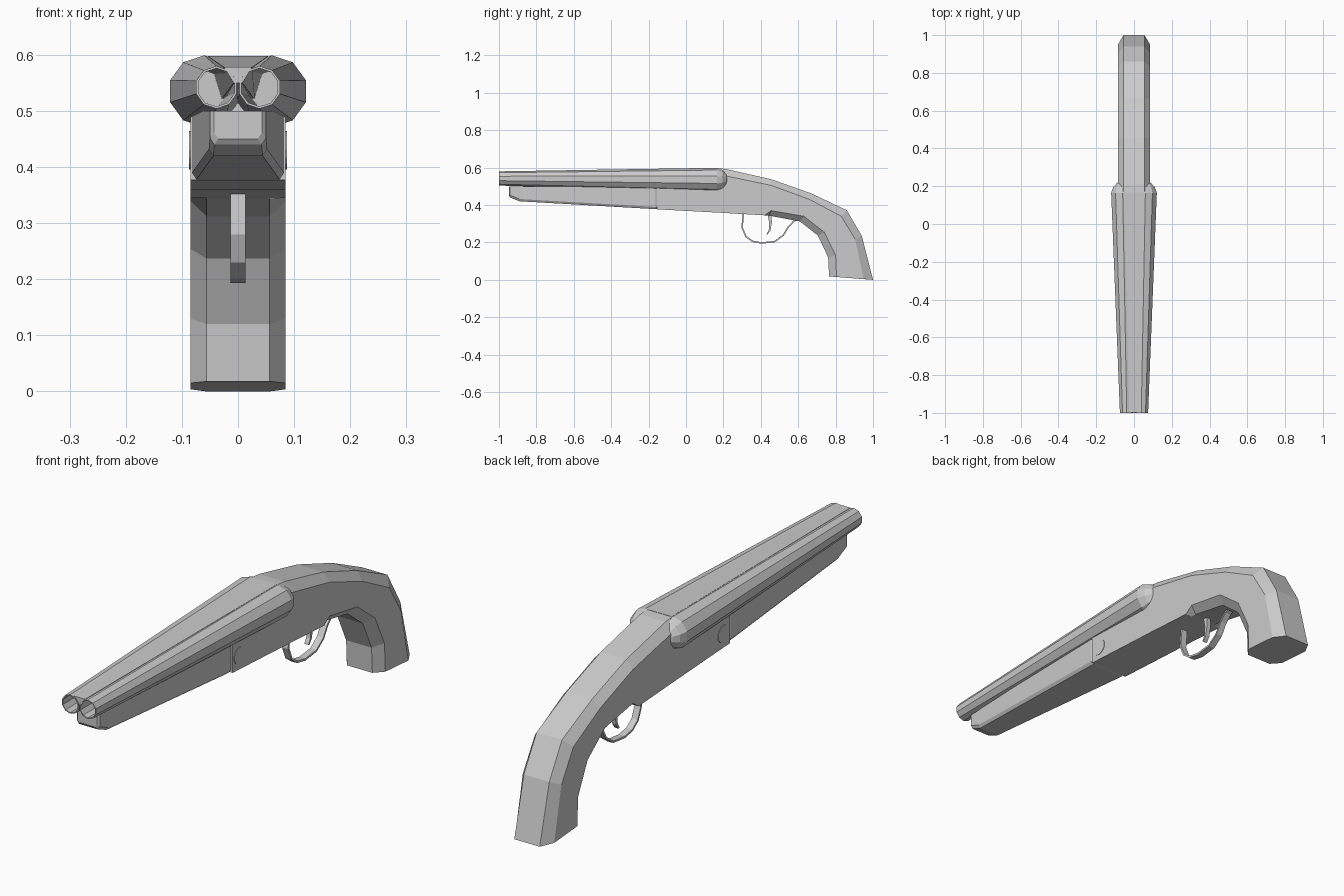
import bpy, bmesh, math
from mathutils import Vector

if "Cube" in bpy.data.objects:
    bpy.data.objects.remove(bpy.data.objects["Cube"])


def loft(name, rings):
    """Skin a list of equal-sized point rings and cap both ends."""
    bm = bmesh.new()
    vs = [[bm.verts.new(p) for p in r] for r in rings]
    n = len(rings[0])
    for a, b in zip(vs, vs[1:]):
        for i in range(n):
            j = (i + 1) % n
            bm.faces.new((a[i], a[j], b[j], b[i]))
    bm.faces.new(vs[0])
    bm.faces.new(vs[-1])
    bmesh.ops.recalc_face_normals(bm, faces=bm.faces)
    me = bpy.data.meshes.new(name)
    bm.to_mesh(me)
    bm.free()
    ob = bpy.data.objects.new(name, me)
    bpy.context.collection.objects.link(ob)
    return ob


def mirrored(half):
    """Close a right-hand half section into a full symmetric ring."""
    return half + [(-x, y, z) for x, y, z in reversed(half)]


def strip(name, path, half_w):
    """Flat band along (y, z, half thickness) points, extruded across x."""
    rings = []
    for i, (y, z, t) in enumerate(path):
        a, b = path[max(i - 1, 0)], path[min(i + 1, len(path) - 1)]
        d = Vector((b[0] - a[0], b[1] - a[1])).normalized() * t
        rings.append([(half_w, y - d.y, z + d.x), (half_w, y + d.y, z - d.x),
                      (-half_w, y + d.y, z - d.x), (-half_w, y - d.y, z + d.x)])
    return loft(name, rings)


# Receiver flowing into the curved grip: (y, z) of top, top side, bottom side, bottom
W, F = 0.085, 0.056
stations = [
    ((-.155, .50), (-.155, .495), (-.155, .377), (-.155, .377)),
    ((.16, .50), (.16, .495), (.16, .36), (.16, .36)),
    ((.165, .597), (.165, .566), (.165, .36), (.165, .36)),
    ((.21, .593), (.21, .556), (.42, .345), (.42, .345)),
    ((.455, .538), (.455, .505), (.455, .37), (.445, .343)),
    ((.67, .462), (.66, .43), (.63, .34), (.61, .312)),
    ((.86, .372), (.83, .34), (.74, .254), (.705, .237)),
    ((.94, .235), (.905, .217), (.80, .13), (.76, .12)),
    ((1.0, .0), (.95, .004), (.805, .015), (.765, .018)),
]
loft("receiver_and_grip", [
    mirrored([(F, *t), (W, *ts), (W, *bs), (F, *b)]) for t, ts, bs, b in stations])

# Forend under the barrels
forend = []
for y, w, top, low in [(-.947, .043, .50, .450), (-.940, .050, .50, .440),
                       (-.89, .052, .50, .420), (-.165, .082, .50, .378),
                       (-.155, .078, .50, .380)]:
    forend.append(mirrored([(w, y, top), (w, y, low + .012), (w - .008, y, low)]))
loft("forend", forend)


# Ten-sided tapered barrels with hollow bores and domed rear ends
def decagon(cx, y, cz, r):
    return [(cx + r * math.cos(math.radians(18 + 36 * i)), y,
             cz + r * math.sin(math.radians(18 + 36 * i))) for i in range(10)]


barrel = [(.055, .10, .536, .034), (.0385, -1.0, .542, .034), (.0385, -1.0, .542, .038),
          (.060, .165, .535, .064), (.060, .195, .535, .053),
          (.060, .215, .535, .034), (.060, .225, .535, .015)]
for s, side in ((1, "right"), (-1, "left")):
    loft("barrel_" + side, [decagon(s * x, y, z, r) for x, y, z, r in barrel])

# Rib filling the valley between the barrels
loft("barrel_rib", [
    mirrored([(.025, -.998, .578), (.008, -.998, .55)]),
    mirrored([(.054, .168, .598), (.03, .168, .52)])])

# Hinge pins
for s, side in ((1, "right"), (-1, "left")):
    ring = [(-.113 + .034 * math.cos(math.tau * i / 16),
             .43 + .034 * math.sin(math.tau * i / 16)) for i in range(16)]
    loft("hinge_pin_" + side, [[(s * x, y, z) for y, z in ring] for x in (.07, .087)])

# Trigger guard and trigger
guard = [(.307, .36), (.300, .28), (.320, .232), (.355, .206), (.405, .197),
         (.475, .205), (.52, .238), (.545, .28), (.575, .312), (.60, .325)]
strip("trigger_guard", [(y, z, .004) for y, z in guard], .0135)
strip("trigger", [(.445, .365, .012), (.452, .305, .007),
                  (.447, .265, .005), (.433, .243, .003)], .009)
